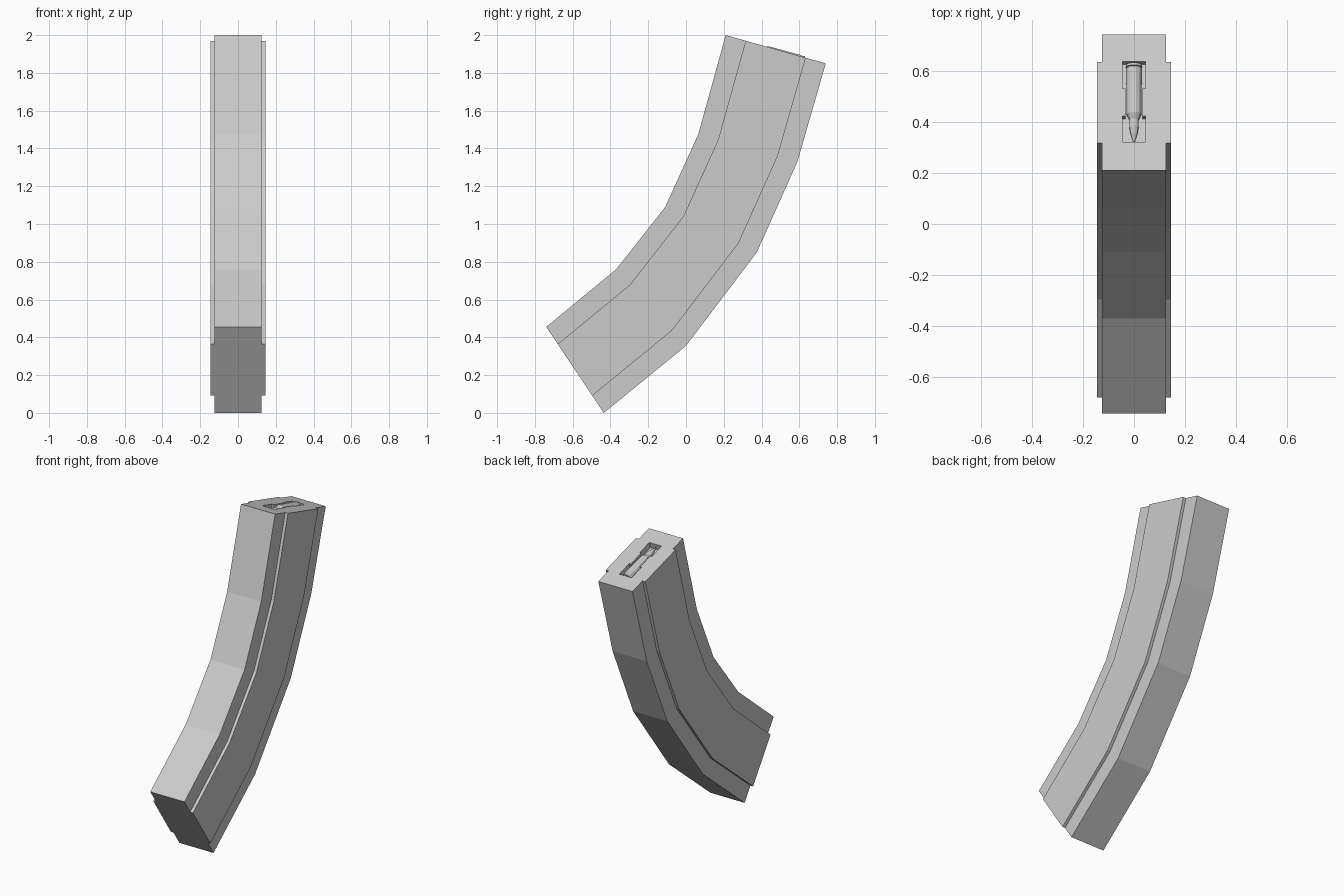
import bpy, bmesh
from math import pi
from mathutils import Vector, Matrix

if "Cube" in bpy.data.objects:
    bpy.data.objects.remove(bpy.data.objects["Cube"])

def make_object(name, bm):
    bmesh.ops.recalc_face_normals(bm, faces=bm.faces)
    me = bpy.data.meshes.new(name)
    bm.to_mesh(me)
    bm.free()
    ob = bpy.data.objects.new(name, me)
    bpy.context.collection.objects.link(ob)
    return ob

def loft(name, rings):
    bm = bmesh.new()
    vs = [[bm.verts.new(p) for p in ring] for ring in rings]
    n = len(vs[0])
    for a, b in zip(vs, vs[1:]):
        for i in range(n):
            j = (i + 1) % n
            bm.faces.new((a[i], a[j], b[j], b[i]))
    bm.faces.new(vs[0])
    bm.faces.new(vs[-1])
    return make_object(name, bm)

def mirrored(half):
    return half + [(-x, u) for x, u in reversed(half)]

# Front and back edge of the curved body at each bend (y, z)
front = [(-.74, .455), (-.37, .76), (-.11, 1.09), (.065, 1.475), (.21, 2.0)]
back = [(-.435, 0), (0, .355), (.375, .85), (.59, 1.33), (.74, 1.85)]

# Cross-section with a raised side panel: (x, fraction from front to back)
section = mirrored([(.125, 0), (.125, .2), (.145, .2), (.145, .8), (.125, .8), (.125, 1)])
rings = []
for f, b in zip(front, back):
    f, b = Vector((0, *f)), Vector((0, *b))
    rings.append([f.lerp(b, u) + Vector((x, 0, 0)) for x, u in section])
body = loft("magazine_body", rings)

# Local frame of the slanted top: s runs front to back, n points out
origin = Vector((0, *front[-1]))
s_axis = (Vector((0, *back[-1])) - origin).normalized()
n_axis = Vector((1, 0, 0)).cross(s_axis)

def top(x, s, h):
    return origin + Vector((x, 0, 0)) + s_axis * s + n_axis * h

# Feed opening, narrower in the middle
opening = mirrored([(.045, .114), (.045, .22), (.034, .22), (.034, .333),
                    (.045, .333), (.045, .442)])
cutter = loft("opening_cutter", [[top(x, s, h) for x, s in opening] for h in (-.04, .05)])
cutter.hide_render = True
mod = body.modifiers.new("opening", 'BOOLEAN')
mod.operation = 'DIFFERENCE'
mod.solver = 'EXACT'
mod.object = cutter
bpy.context.view_layer.objects.active = body
bpy.ops.object.modifier_apply(modifier=mod.name)
bpy.data.objects.remove(cutter)

# Round in the opening: turned profile of (s, radius)
profile = [(.436, .032), (.426, .032), (.424, .027), (.416, .032), (.236, .030),
           (.212, .019), (.185, .019), (.155, .014), (.118, .002)]
sides = 12
rings = []
for s, r in profile:
    rings.append([top(0, s, -.024) + Matrix.Rotation(2 * pi * (i + .5) / sides, 3, s_axis) @ (n_axis * r)
                  for i in range(sides)])
loft("top_round", rings)
